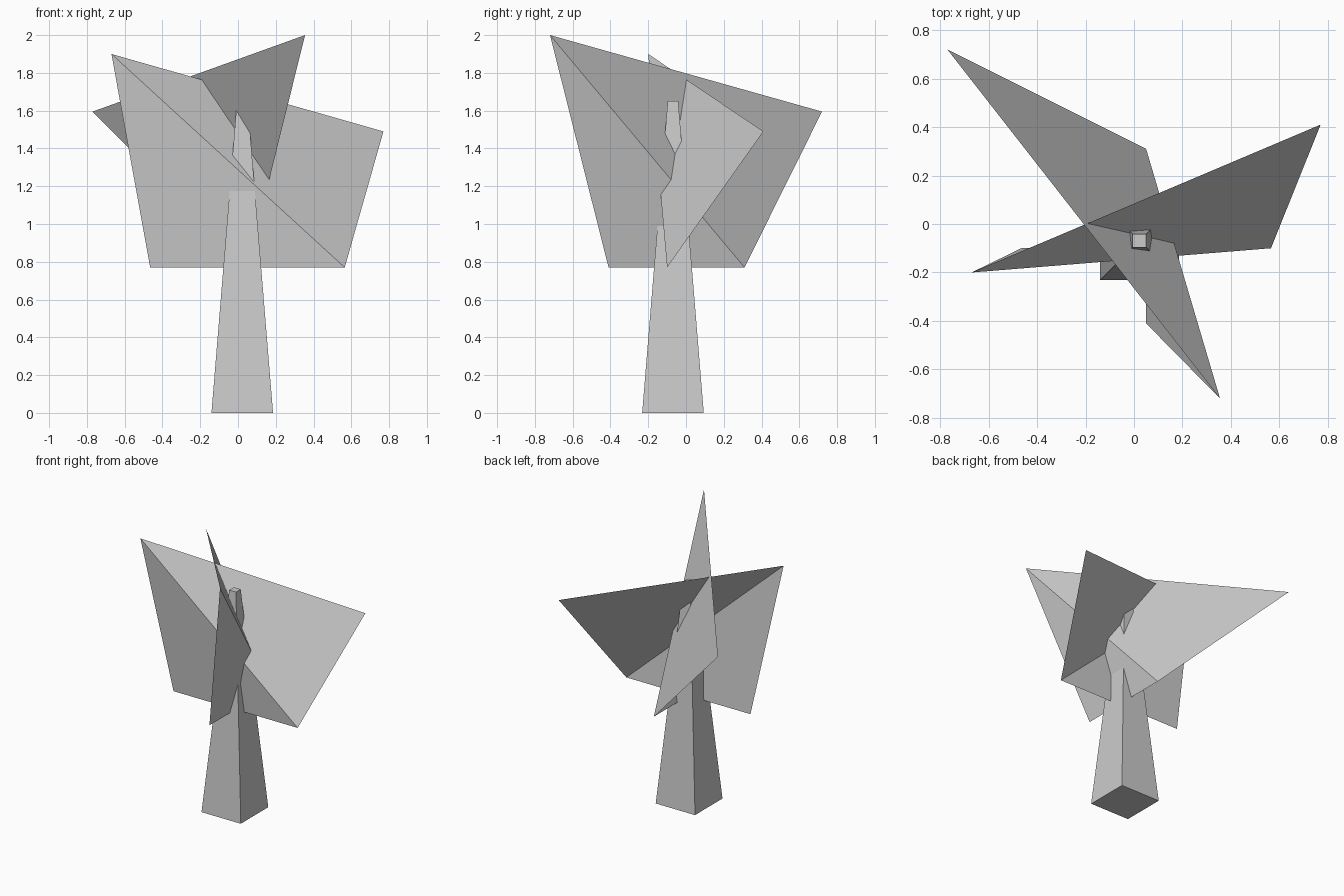
import bpy, bmesh
from mathutils import Matrix

cube = bpy.data.objects.get("Cube")
if cube:
    bpy.data.objects.remove(cube, do_unlink=True)

grey = bpy.data.materials.new("plain_grey")
grey.use_nodes = True
grey.diffuse_color = (0.6, 0.6, 0.6, 1)
bsdf = next(n for n in grey.node_tree.nodes if n.type == 'BSDF_PRINCIPLED')
bsdf.inputs["Base Color"].default_value = grey.diffuse_color
bsdf.inputs["Roughness"].default_value = 0.9


def add_object(name, bm):
    mesh = bpy.data.meshes.new(name)
    bm.to_mesh(mesh)
    bm.free()
    mesh.materials.append(grey)
    obj = bpy.data.objects.new(name, mesh)
    bpy.context.collection.objects.link(obj)
    return obj


def folded_sheet(name, peak, side, low_far, low_near):
    """Four-cornered sheet, creased from its peak to the far lower corner."""
    bm = bmesh.new()
    a, b, c, d = (bm.verts.new(p) for p in (peak, side, low_far, low_near))
    bm.faces.new((a, c, b))
    bm.faces.new((a, d, c))
    bm.normal_update()
    return add_object(name, bm)


# Trunk: square, tapering, reaching up through the foliage
height, base_half, top_half = 1.65, 0.163, 0.028
bm = bmesh.new()
bmesh.ops.create_cube(bm, size=2, matrix=Matrix.Translation((0, 0, 1)))
for v in bm.verts:
    half = top_half if v.co.z > 1 else base_half
    v.co = (0.0225 + v.co.x * half, -0.069 + v.co.y * half, v.co.z * height / 2)
add_object("trunk", bm)

# Foliage: two crossing creased sheets
folded_sheet("wide_foliage_sheet",
             (-0.67, -0.20, 1.90), (0.77, 0.41, 1.49),
             (0.565, -0.10, 0.77), (-0.465, -0.10, 0.77))
folded_sheet("deep_foliage_sheet",
             (0.355, -0.72, 2.00), (-0.77, 0.72, 1.595),
             (0.05, 0.31, 0.77), (0.05, -0.41, 0.77))
